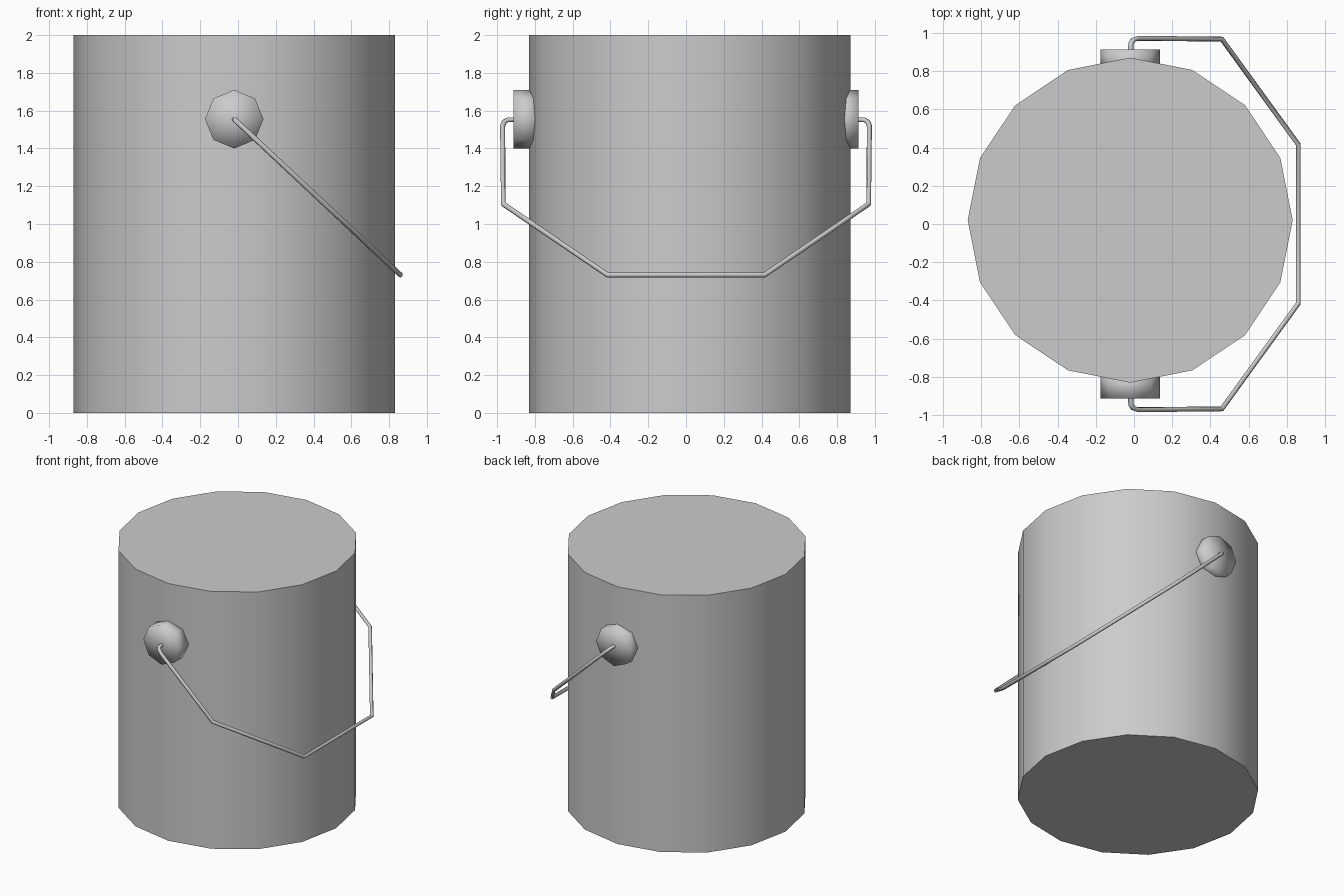
import bpy
import math

if "Cube" in bpy.data.objects:
    bpy.data.objects.remove(bpy.data.objects["Cube"])

CX, CY = -0.02, 0.02      # body axis
PIVOT_Z = 1.555           # height of the handle pivots


def cylinder(name, sides, radius, depth, loc, rot=(0, 0, 0), cap='NGON'):
    bpy.ops.mesh.primitive_cylinder_add(vertices=sides, radius=radius, depth=depth,
                                        location=loc, rotation=rot, end_fill_type=cap)
    ob = bpy.context.object
    ob.name = name
    return ob


# Can body: 16-sided, closed, smooth wall with sharp rims
cylinder("can_body", 16, 0.85, 2.0, (CX, CY, 1.0))
bpy.ops.object.shade_smooth_by_angle(angle=math.radians(40))

# Handle lugs: short octagonal bosses, fully smooth shaded
for name, side, inner in (("front_lug", -1, 0.78), ("back_lug", 1, 0.80)):
    cylinder(name, 8, 0.155, 0.912 - inner, (CX, side * (0.912 + inner) / 2, PIVOT_Z),
             (-side * math.pi / 2, 0, 0), 'TRIFAN')
    bpy.ops.object.shade_smooth()

# Wire handle: half profile (y, distance along the swing), mirrored, tilted down to +x
half = [(0.88, 0.0), (0.945, 0.005), (0.963, 0.018), (0.971, 0.045), (0.967, 0.545), (0.415, 1.0)]
profile = half + [(-y, s) for y, s in reversed(half)]
curve = bpy.data.curves.new("wire_handle", 'CURVE')
curve.dimensions = '3D'
curve.bevel_depth = 0.014
curve.bevel_resolution = 1
curve.use_fill_caps = True
spline = curve.splines.new('POLY')
spline.points.add(len(profile) - 1)
for p, (y, s) in zip(spline.points, profile):
    p.co = (CX + 0.88 * s, y, PIVOT_Z - 0.825 * s, 1)
handle = bpy.data.objects.new("wire_handle", curve)
bpy.context.collection.objects.link(handle)

# Turn the wire into a mesh
bpy.ops.object.select_all(action='DESELECT')
handle.select_set(True)
bpy.context.view_layer.objects.active = handle
bpy.ops.object.convert(target='MESH')
